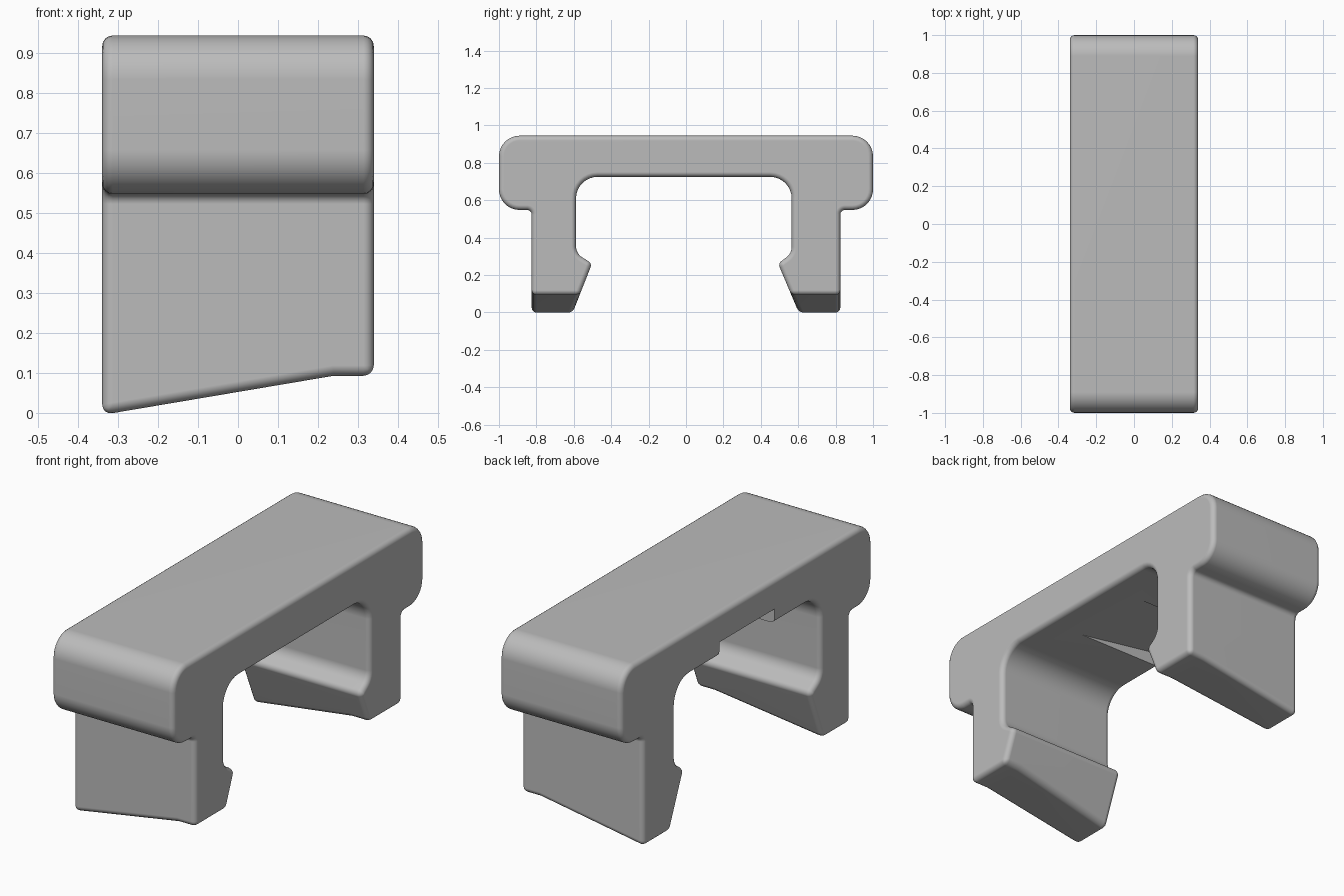
import bpy, bmesh, math
from mathutils import Vector

if "Cube" in bpy.data.objects:
    bpy.data.objects.remove(bpy.data.objects["Cube"])

HALF = 0.34

gray = bpy.data.materials.new("plain gray")
gray.use_nodes = True
COLOR = (0.5, 0.5, 0.5, 1)
gray.diffuse_color = COLOR
gray.node_tree.nodes["Principled BSDF"].inputs["Base Color"].default_value = COLOR


def rounded(corners, steps=8):
    """Turn (u, v, radius) corners into an outline with round corners."""
    out = []
    for i, (u, v, r) in enumerate(corners):
        p = Vector((u, v))
        if r == 0:
            out.append(p)
            continue
        a = (Vector(corners[i - 1][:2]) - p).normalized()
        b = (Vector(corners[(i + 1) % len(corners)][:2]) - p).normalized()
        half = a.angle(b) / 2
        center = p + (a + b).normalized() * r / math.sin(half)
        start = (p + a * r / math.tan(half) - center).normalized()
        end = (p + b * r / math.tan(half) - center).normalized()
        for k in range(steps + 1):
            t = k / steps
            turn = math.pi - 2 * half
            spoke = (start * math.sin((1 - t) * turn) + end * math.sin(t * turn)) / math.sin(turn)
            out.append(center + spoke * r)
    return out


def prism(name, outline, place, low, high):
    """Extrude a 2D outline; place(u, v, w) gives the 3D position."""
    bm = bmesh.new()
    ends = [[bm.verts.new(place(u, v, w)) for u, v in outline] for w in (low, high)]
    bm.faces.new(ends[0])
    bm.faces.new(ends[1])
    n = len(outline)
    for i in range(n):
        j = (i + 1) % n
        bm.faces.new((ends[0][i], ends[0][j], ends[1][j], ends[1][i]))
    bmesh.ops.recalc_face_normals(bm, faces=bm.faces)
    mesh = bpy.data.meshes.new(name)
    bm.to_mesh(mesh)
    bm.free()
    obj = bpy.data.objects.new(name, mesh)
    bpy.context.collection.objects.link(obj)
    mesh.materials.append(gray)
    return obj


def apply(obj, kind, **settings):
    mod = obj.modifiers.new(kind.lower(), kind)
    for key, value in settings.items():
        setattr(mod, key, value)
    bpy.ops.object.modifier_apply(modifier=mod.name)


def cut(obj, cutter):
    cutter.hide_render = True
    apply(obj, 'BOOLEAN', operation='DIFFERENCE', solver='EXACT', object=cutter)
    bpy.data.objects.remove(cutter)


def side(s, wall, tip):
    """Half of the clip section: bar end, leg and inward hook."""
    return [(s * y, z, r) for y, z, r in (
        (1, 0.945, 0.11), (1, 0.548, 0.11), (0.825, 0.548, 0.025),
        (0.825, -0.1, 0), (0.645, -0.1, 0), (tip, 0.262, 0.028),
        (wall, 0.315, 0.07), (wall, 0.725, 0.115))]


# Clip body: one section swept across the width
section = rounded(side(1, 0.565, 0.492) + side(-1, 0.588, 0.502)[::-1])
clip = prism("clip_body", section, lambda y, z, x: (x, y, z), -HALF, HALF)
bpy.context.view_layer.objects.active = clip
clip.select_set(True)

# Sloped leg ends
slope = [(-0.5, -0.032), (0.24, 0.093), (0.5, 0.093), (0.5, -0.3), (-0.5, -0.3)]
cut(clip, prism("leg_end_cutter", slope, lambda x, z, y: (x, y, z), -1.2, 1.2))

# Soft outer edges
apply(clip, 'BEVEL', width=0.026, segments=4, limit_method='ANGLE',
      angle_limit=math.radians(35), use_clamp_overlap=False)

# Ramped recess under the bar, open at one side
ramp = [(0.14, 0.725), (-0.5, 0.822), (-0.5, 0.65), (0.14, 0.65)]
cut(clip, prism("recess_cutter", ramp, lambda x, z, y: (x, y, z), -0.22, 0.22))

bpy.ops.object.shade_smooth_by_angle(angle=math.radians(35))
apply(clip, 'WEIGHTED_NORMAL', keep_sharp=True)
